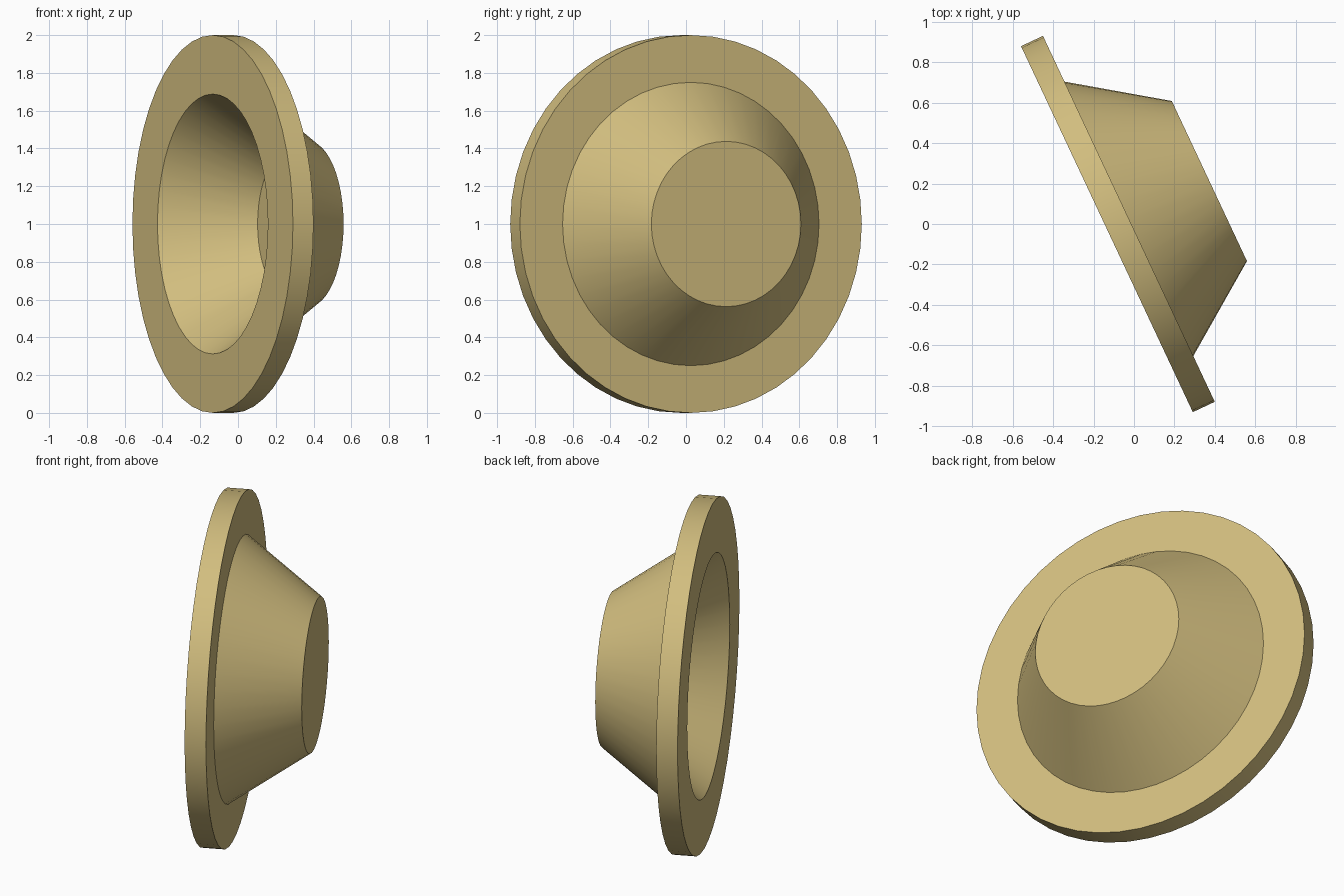
import bpy, bmesh, math
from mathutils import Matrix, Vector

if "Cube" in bpy.data.objects:
    bpy.data.objects.remove(bpy.data.objects["Cube"])

SEGMENTS = 48

tan = bpy.data.materials.new("sandy_tan")
tan.diffuse_color = (0.64, 0.51, 0.21, 1)
tan.use_nodes = True
tan.node_tree.nodes["Principled BSDF"].inputs["Base Color"].default_value = tan.diffuse_color


def lathe(name, profile, matrix, material):
    """Revolve a (radius, height) profile about local z; it starts and ends on the axis."""
    bm = bmesh.new()
    rings = []
    for r, h in profile:
        if r == 0:
            rings.append([bm.verts.new((0, 0, h))])
        else:
            angles = [2 * math.pi * i / SEGMENTS for i in range(SEGMENTS)]
            rings.append([bm.verts.new((r * math.cos(a), r * math.sin(a), h)) for a in angles])
    for a, b in zip(rings, rings[1:]):
        if len(a) == 1:
            bm.faces.new(b)
        elif len(b) == 1:
            bm.faces.new(a)
        else:
            for i in range(SEGMENTS):
                j = (i + 1) % SEGMENTS
                bm.faces.new((a[i], a[j], b[j], b[i]))
    # Flat caps span the axis, so its single points are dropped
    bmesh.ops.delete(bm, geom=[v for v in bm.verts if not v.link_faces], context='VERTS')
    bmesh.ops.transform(bm, matrix=matrix, verts=bm.verts)
    bmesh.ops.recalc_face_normals(bm, faces=bm.faces)
    mesh = bpy.data.meshes.new(name)
    bm.to_mesh(mesh)
    bm.free()
    mesh.materials.append(material)
    obj = bpy.data.objects.new(name, mesh)
    bpy.context.collection.objects.link(obj)
    bpy.context.view_layer.objects.active = obj
    obj.select_set(True)
    bpy.ops.object.shade_smooth_by_angle(angle=math.radians(30))
    return obj


# Hollow tapered cup with a wide flat rim around its open end
profile = [
    (0, 0.44), (0.378, 0.44),      # inner floor
    (0.688, 0.0),                  # inner wall up to the opening
    (1.0, 0.0), (1.0, 0.12),       # rim
    (0.75, 0.12),                  # back of rim
    (0.4375, 0.56), (0, 0.56),     # outer wall and closed end
]

# Stand the cup on the edge of its rim, axis level and turned toward +x
placement = (Matrix.Translation(Vector((-0.134, -0.0255, 1.0)))
             @ Matrix.Rotation(math.radians(25.15), 4, 'Z')
             @ Matrix.Rotation(math.radians(90), 4, 'Y'))
lathe("flanged_cup", profile, placement, tan)
